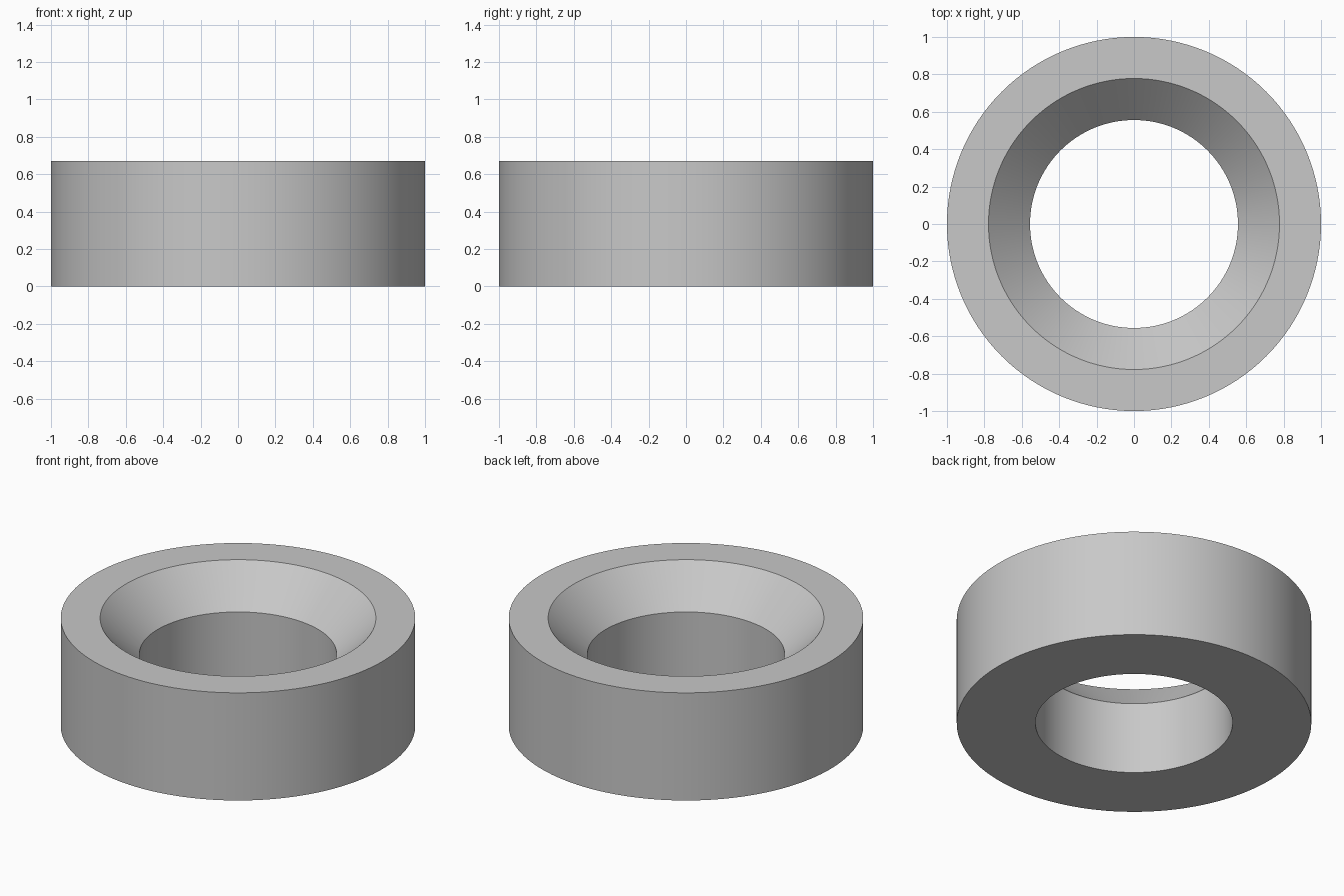
import bpy
import bmesh
import math

SEGMENTS = 128
HEIGHT = 0.67
OUTER_RADIUS = 1.0
BORE_RADIUS = 0.556
CHAMFER = 0.222

cube = bpy.data.objects.get("Cube")
if cube:
    bpy.data.objects.remove(cube, do_unlink=True)


def make_material(name, colour):
    mat = bpy.data.materials.new(name)
    mat.use_nodes = True
    mat.diffuse_color = colour
    mat.node_tree.nodes["Principled BSDF"].inputs["Base Color"].default_value = colour
    return mat


def lathe(name, profile, material):
    """Revolve a closed (radius, height) outline around the z axis."""
    bm = bmesh.new()
    verts = [bm.verts.new((r, 0, z)) for r, z in profile]
    edges = [bm.edges.new((a, b)) for a, b in zip(verts, verts[1:] + verts[:1])]
    bmesh.ops.spin(bm, geom=verts + edges, cent=(0, 0, 0), axis=(0, 0, 1),
                   angle=math.tau, steps=SEGMENTS, use_duplicate=False)
    bmesh.ops.remove_doubles(bm, verts=bm.verts[:], dist=0.0001)
    bmesh.ops.recalc_face_normals(bm, faces=bm.faces[:])
    mesh = bpy.data.meshes.new(name)
    bm.to_mesh(mesh)
    bm.free()
    mesh.materials.append(material)
    obj = bpy.data.objects.new(name, mesh)
    bpy.context.collection.objects.link(obj)
    return obj


# Ring with a straight bore and a wide countersink at the top
grey = make_material("light grey", (0.58, 0.58, 0.58, 1))
ring = lathe("countersunk_ring", [
    (BORE_RADIUS, 0),
    (OUTER_RADIUS, 0),
    (OUTER_RADIUS, HEIGHT),
    (BORE_RADIUS + CHAMFER, HEIGHT),
    (BORE_RADIUS, HEIGHT - CHAMFER),
], grey)

# Smooth round walls, crisp rims
bpy.ops.object.select_all(action="DESELECT")
ring.select_set(True)
bpy.context.view_layer.objects.active = ring
bpy.ops.object.shade_smooth_by_angle(angle=math.radians(30))
